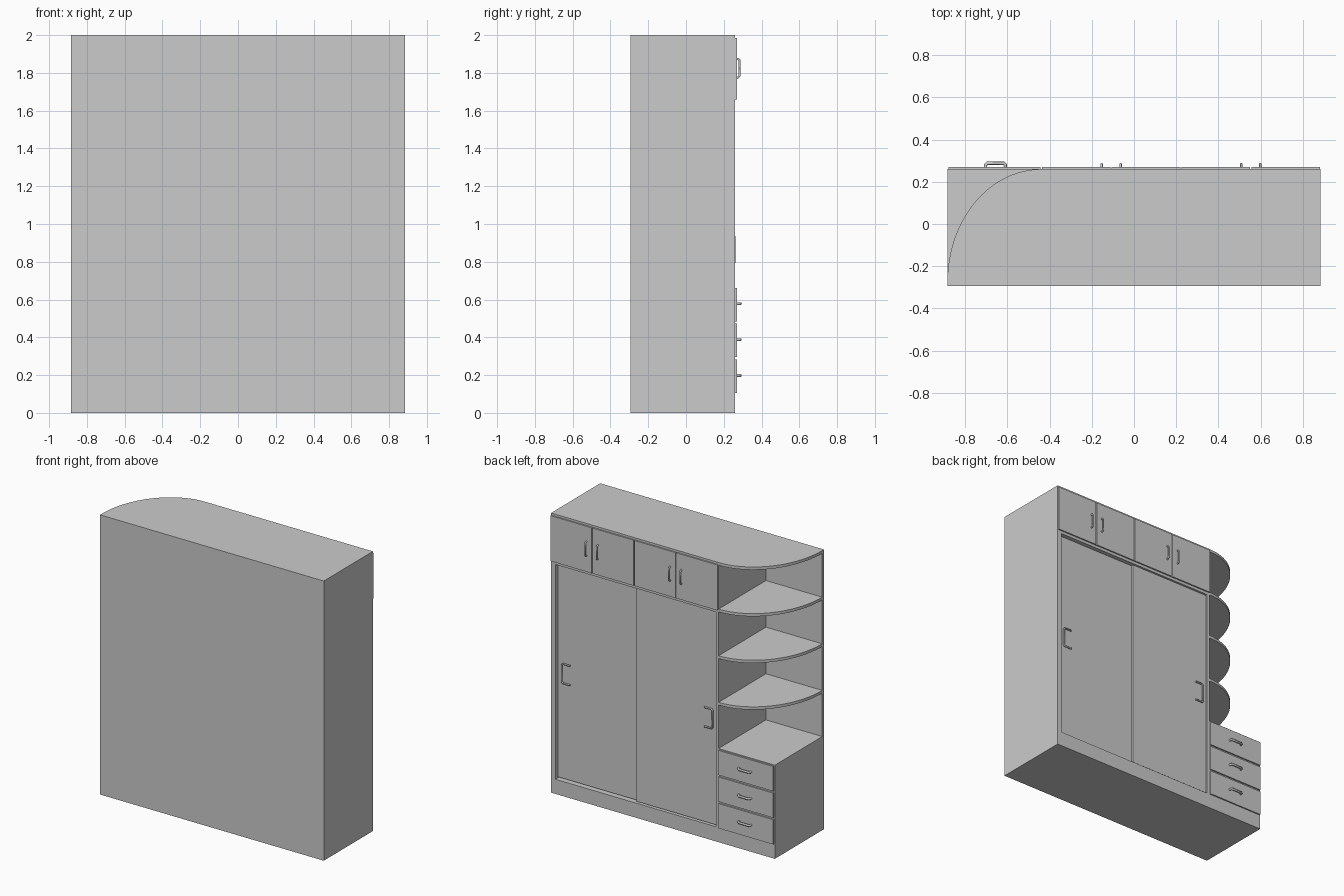
import bpy, bmesh, math

cube = bpy.data.objects.get("Cube")
if cube:
    bpy.data.objects.remove(cube, do_unlink=True)

grey = bpy.data.materials.new("light grey")
grey.use_nodes = True
COLOUR = (0.6, 0.6, 0.6, 1)
grey.diffuse_color = COLOUR
grey.node_tree.nodes["Principled BSDF"].inputs["Base Color"].default_value = COLOUR

# Overall carcass limits
X0, X1 = -0.885, 0.885
BACK, FRONT = -0.295, 0.26
SPLIT = -0.44            # partition between wardrobe and corner shelves
T = 0.02                 # board thickness
BASE = 0.105             # plinth height
CHEST = 0.67             # top of drawer chest
RAIL = 1.64              # underside of upper cupboard


def finish(name, bm):
    bmesh.ops.recalc_face_normals(bm, faces=bm.faces)
    mesh = bpy.data.meshes.new(name)
    bm.to_mesh(mesh)
    bm.free()
    mesh.materials.append(grey)
    obj = bpy.data.objects.new(name, mesh)
    bpy.context.collection.objects.link(obj)
    return obj


def box(name, x, y, z):
    """Board given by its (min, max) extents along each axis."""
    bm = bmesh.new()
    bmesh.ops.create_cube(bm, size=1)
    for v in bm.verts:
        for i, (lo, hi) in enumerate((x, y, z)):
            v.co[i] = lo if v.co[i] < 0 else hi
    return finish(name, bm)


def corner_shelf(name, top):
    """Quarter-ellipse board between the partition and the back panel."""
    bm = bmesh.new()
    cy = BACK + T
    verts = [bm.verts.new((SPLIT, cy, top - T))]
    for i in range(33):
        a = math.pi / 2 * i / 32
        verts.append(bm.verts.new((SPLIT + (X0 - SPLIT) * math.sin(a),
                                   cy + (FRONT - cy) * math.cos(a), top - T)))
    face = bm.faces.new(verts)
    grown = bmesh.ops.extrude_face_region(bm, geom=[face])["geom"]
    for v in grown:
        if isinstance(v, bmesh.types.BMVert):
            v.co.z += T
    obj = finish(name, bm)
    for p in obj.data.polygons:
        p.use_smooth = True
    obj.data.set_sharp_from_angle(angle=math.radians(30))


def handle(name, centre, along, out, length, reach, r=0.006):
    """U-shaped pull: 'along' is the grip axis, 'out' the direction of the legs."""
    c = 0.008
    half = length / 2 - r
    reach -= r
    path = [(-half, 0), (-half, reach - c), (c - half, reach),
            (half - c, reach), (half, reach - c), (half, 0)]
    curve = bpy.data.curves.new(name, "CURVE")
    curve.dimensions = "3D"
    curve.bevel_depth = r
    curve.bevel_resolution = 1
    curve.use_fill_caps = True
    spline = curve.splines.new("POLY")
    spline.points.add(len(path) - 1)
    for point, (s, d) in zip(spline.points, path):
        point.co = [centre[i] + along[i] * s + out[i] * d for i in range(3)] + [1]
    temp = bpy.data.objects.new(name, curve)
    bpy.context.collection.objects.link(temp)
    bpy.context.view_layer.update()
    mesh = bpy.data.meshes.new_from_object(temp.evaluated_get(
        bpy.context.evaluated_depsgraph_get()))
    bpy.data.objects.remove(temp, do_unlink=True)
    mesh.materials.clear()
    mesh.materials.append(grey)
    bpy.context.collection.objects.link(bpy.data.objects.new(name, mesh))


# Carcass boards
box("back_panel", (X0, X1), (BACK, BACK + T), (0, 2))
box("plinth", (X0, X1), (BACK + T, FRONT), (0, BASE))
box("left_side", (X1 - 0.035, X1), (BACK + T, FRONT), (BASE, 2))
box("partition", (SPLIT, SPLIT + T), (BACK + T, FRONT), (BASE, 2))
box("top_board", (SPLIT + T, X1 - 0.035), (BACK + T, FRONT), (2 - T, 2))
box("cupboard_floor", (SPLIT + T, X1 - 0.035), (BACK + T, FRONT), (RAIL, RAIL + T))
box("drawer_chest", (X0, SPLIT), (BACK + T, FRONT), (BASE, CHEST))

# Rounded corner shelves, including the rounded end of the top
for i in range(4):
    corner_shelf(f"corner_shelf_{i + 1}", 2 - i / 3)

# Sliding doors, the right one running in front of the left one
MID = 0.218
for name, x, y, grip, way in (
        ("left_sliding_door", (MID - 0.02, X1 - 0.035), 0.234, 0.75, 1),
        ("right_sliding_door", (SPLIT + T, MID), 0.25, -0.325, -1)):
    box(name, x, (y - 0.014, y), (BASE + 0.008, RAIL - 0.004))
    handle(name + "_handle", (grip, y + 0.006, 0.865), (0, 0, 1), (way, 0, 0), 0.15, 0.07)

# Four upper cupboard doors with paired handles
WIDTH = (X1 - SPLIT) / 4
for i in range(4):
    x = SPLIT + WIDTH * i
    box(f"upper_door_{i + 1}", (x + 0.003, x + WIDTH - 0.003), (FRONT, 0.27), (1.66, 1.985))
    pull = x + (WIDTH - 0.045 if i % 2 == 0 else 0.045)
    handle(f"upper_handle_{i + 1}", (pull, 0.268, 1.825), (0, 0, 1), (0, 1, 0), 0.11, 0.022)

# Three drawers
for i in range(3):
    z = BASE + 0.19 * i
    box(f"drawer_front_{i + 1}", (X0 + 0.006, SPLIT - 0.004), (FRONT, 0.27), (z, z + 0.177))
    handle(f"drawer_handle_{i + 1}", (-0.657, 0.268, z + 0.093), (1, 0, 0), (0, 1, 0), 0.11, 0.028, 0.008)
